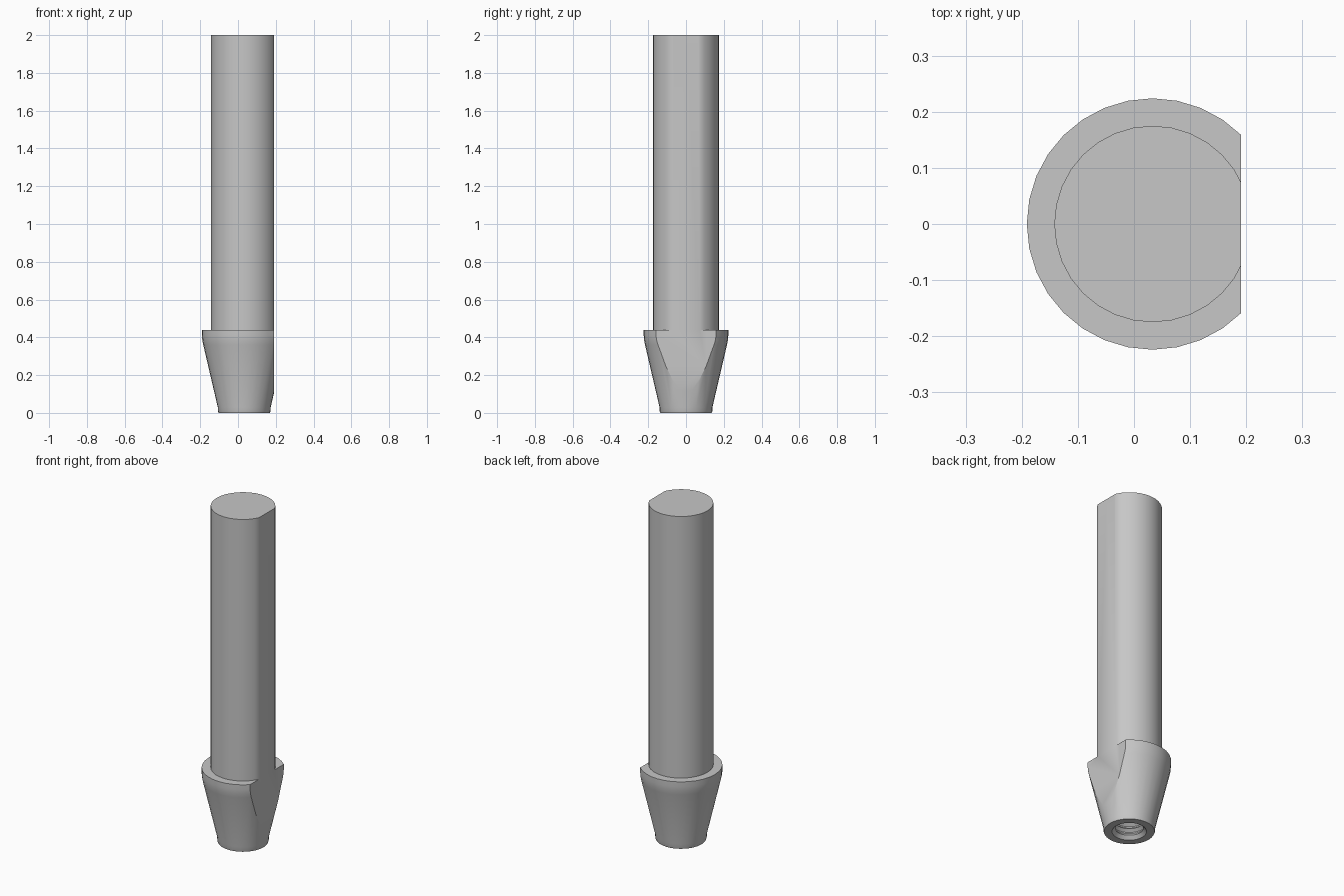
import bpy, bmesh, math
from mathutils import Vector

cube = bpy.data.objects.get("Cube")
if cube:
    bpy.data.objects.remove(cube, do_unlink=True)

AXIS_X = 0.033      # lathe axis, offset because of the flat side
FLAT_X = 0.158      # distance of the flat from the axis
SEGMENTS = 32
HOLE_TOP, THREADS, PITCH = 0.40, 10, 0.036

metal = bpy.data.materials.new("light grey metal")
metal.use_nodes = True
grey = (0.57, 0.57, 0.57, 1)
metal.diffuse_color = grey
metal.node_tree.nodes["Principled BSDF"].inputs["Base Color"].default_value = grey

# Half section: blind threaded hole, base rim, flared collar, shoulder, post
profile = [(0, HOLE_TOP), (0.075, HOLE_TOP)]
for i in range(THREADS):
    z = HOLE_TOP - 0.015 - i * PITCH
    profile += [(0.075, z), (0.092, z - PITCH * 0.4), (0.092, z - PITCH * 0.6)]
profile += [(0.075, 0.02), (0.093, 0.0),
            (0.136, 0.0), (0.139, 0.008), (0.14, 0.03),
            (0.217, 0.36), (0.222, 0.385), (0.224, 0.41), (0.224, 0.44),
            (0.175, 0.44), (0.175, 2.0), (0, 2.0)]

# Turn the section around the axis
bm = bmesh.new()
verts = [bm.verts.new((r, 0, z)) for r, z in profile]
edges = [bm.edges.new(pair) for pair in zip(verts, verts[1:])]
bmesh.ops.spin(bm, geom=verts + edges, cent=(0, 0, 0), axis=(0, 0, 1),
               angle=math.tau, steps=SEGMENTS, use_merge=False)
bmesh.ops.remove_doubles(bm, verts=bm.verts[:], dist=0.0001)

# Mill the flat along the whole length and close it
bmesh.ops.bisect_plane(bm, geom=bm.verts[:] + bm.edges[:] + bm.faces[:],
                       plane_co=(FLAT_X, 0, 0), plane_no=(1, 0, 0),
                       clear_outer=True, dist=0.00001)
rim = [e for e in bm.edges if e.is_boundary]
bmesh.ops.holes_fill(bm, edges=rim, sides=0)
bmesh.ops.recalc_face_normals(bm, faces=bm.faces[:])
bmesh.ops.translate(bm, verts=bm.verts[:], vec=Vector((AXIS_X, 0, 0)))

mesh = bpy.data.meshes.new("flatted_post")
bm.to_mesh(mesh)
bm.free()
mesh.materials.append(metal)
post = bpy.data.objects.new("flatted_post", mesh)
bpy.context.collection.objects.link(post)

# Smooth turned surfaces, crisp machined edges
bpy.ops.object.select_all(action='DESELECT')
post.select_set(True)
bpy.context.view_layer.objects.active = post
bpy.ops.object.shade_smooth_by_angle(angle=math.radians(30))
